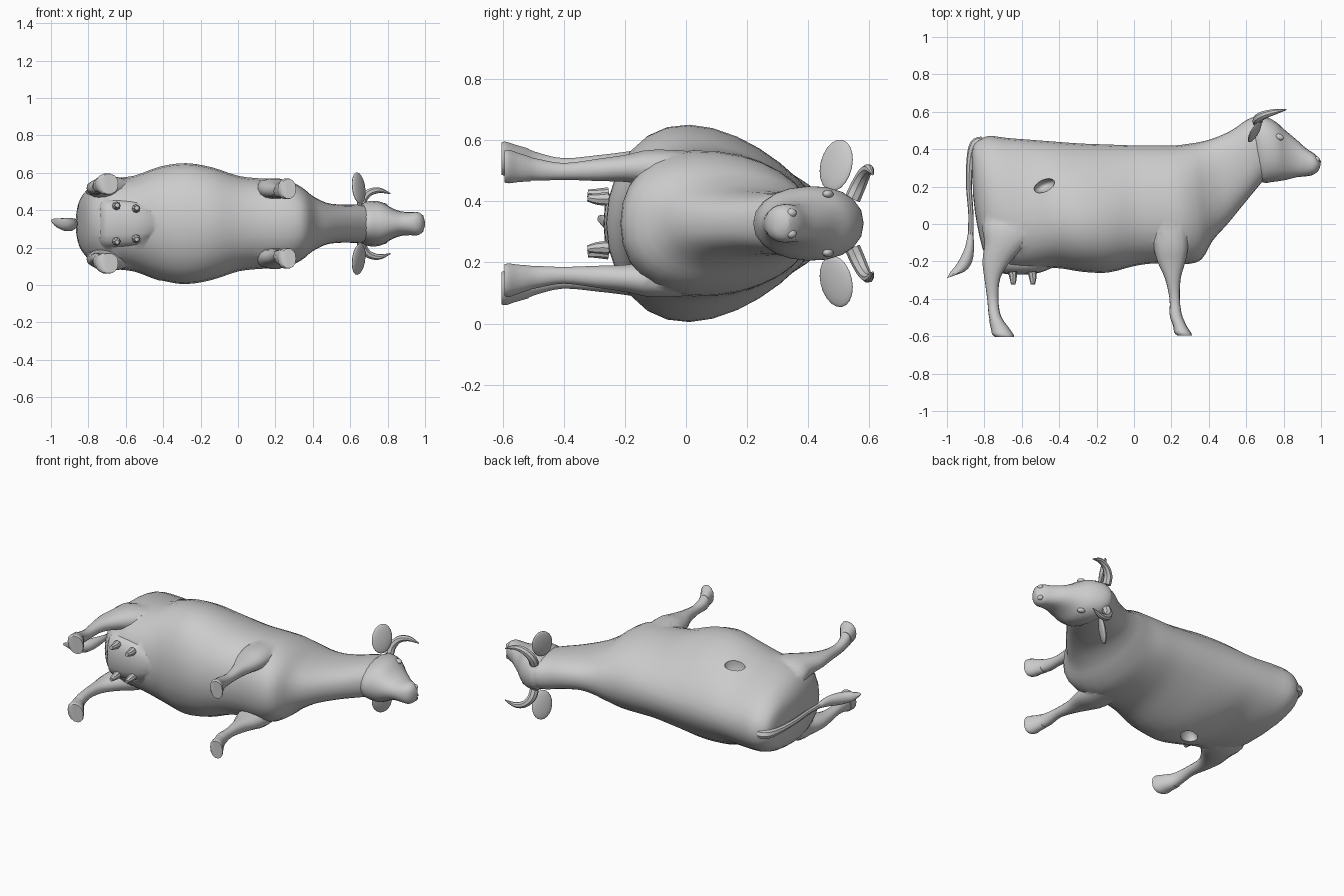
import bpy, bmesh, math

if "Cube" in bpy.data.objects:
    bpy.data.objects.remove(bpy.data.objects["Cube"])

MID = 0.328  # height of the animal's plane of symmetry (it lies on its side)

grey = bpy.data.materials.new("plain grey")
grey.diffuse_color = (0.6, 0.6, 0.6, 1)
grey.use_nodes = True
grey.node_tree.nodes["Principled BSDF"].inputs["Base Color"].default_value = grey.diffuse_color


def activate(ob):
    bpy.ops.object.select_all(action='DESELECT')
    ob.select_set(True)
    bpy.context.view_layer.objects.active = ob


def finish(ob, angle=40):
    activate(ob)
    if not ob.data.materials:
        ob.data.materials.append(grey)
    bpy.ops.object.shade_smooth_by_angle(angle=math.radians(angle))
    return ob


def smooth_rows(rows, steps):
    """Catmull-Rom interpolation through rows of numbers."""
    out = []
    for i in range(len(rows) - 1):
        a, b, c, d = (rows[max(i - 1, 0)], rows[i], rows[i + 1],
                      rows[min(i + 2, len(rows) - 1)])
        for s in range(steps):
            t = s / steps
            out.append([0.5 * (2 * q + (r - p) * t + (2 * p - 5 * q + 4 * r - v) * t * t
                               + (3 * q - p - 3 * r + v) * t ** 3)
                        for p, q, r, v in zip(a, b, c, d)])
    return out + [list(rows[-1])]


def loft(name, rows, sides=16, steps=2, mirror=1):
    """Rows: end point x, y; opposite end x, y; half width; offset; squareness; pear."""
    bm = bmesh.new()
    rings = []
    for xa, ya, xb, yb, w, off, power, pear in smooth_rows(rows, steps):
        ring = []
        for k in range(sides):
            t = 2 * math.pi * k / sides
            c, s = math.cos(t), math.sin(t)
            c = math.copysign(abs(c) ** power, c)
            s = math.copysign(abs(s) ** power, s) * (1 - pear * c)
            ring.append(bm.verts.new(((xa + xb) / 2 + (xa - xb) / 2 * c,
                                      (ya + yb) / 2 + (ya - yb) / 2 * c,
                                      MID + mirror * (off + w * s))))
        rings.append(ring)
    for r, q in zip(rings, rings[1:]):
        for k in range(sides):
            j = (k + 1) % sides
            bm.faces.new((r[k], r[j], q[j], q[k]))
    bm.faces.new(rings[0])
    bm.faces.new(rings[-1])
    bmesh.ops.recalc_face_normals(bm, faces=bm.faces)
    me = bpy.data.meshes.new(name)
    bm.to_mesh(me)
    bm.free()
    ob = bpy.data.objects.new(name, me)
    bpy.context.collection.objects.link(ob)
    return finish(ob)


def blob(name, loc, scale, rot=(0, 0, 0), seg=16):
    bpy.ops.mesh.primitive_uv_sphere_add(segments=seg, ring_count=seg // 2 + 2,
                                         location=loc, rotation=rot)
    ob = bpy.context.object
    ob.name = name
    ob.scale = scale
    return finish(ob)


def tube(name, pts):
    """Tapered tube through points of x, y, z, radius."""
    cu = bpy.data.curves.new(name, 'CURVE')
    cu.dimensions = '3D'
    cu.bevel_depth = 1.0
    cu.bevel_resolution = 2
    cu.use_fill_caps = True
    rows = smooth_rows(pts, 4)
    sp = cu.splines.new('POLY')
    sp.points.add(len(rows) - 1)
    for p, (x, y, z, r) in zip(sp.points, rows):
        p.co = (x, y, z, 1)
        p.radius = r
    ob = bpy.data.objects.new(name, cu)
    bpy.context.collection.objects.link(ob)
    activate(ob)
    bpy.ops.object.convert(target='MESH')
    return finish(bpy.context.object)


def combine(target, other, operation):
    """Merge or cut with another solid, which is then removed."""
    mod = target.modifiers.new("combine", 'BOOLEAN')
    mod.operation = operation
    mod.solver = 'EXACT'
    mod.object = other
    activate(target)
    bpy.ops.object.modifier_apply(modifier=mod.name)
    bpy.data.objects.remove(other)


# Trunk from rump to brisket, then neck (last columns: squareness, pear)
trunk = [
    (-.868, .38, -.86, .15, .05, .9, 0), (-.85, .435, -.84, 0, .13, .88, .05),
    (-.78, .47, -.79, -.18, .20, .9, .1), (-.68, .46, -.70, -.24, .235, .92, .15),
    (-.55, .45, -.56, -.25, .25, .95, .2), (-.42, .44, -.42, -.235, .295, 1, .26),
    (-.28, .43, -.28, -.255, .312, 1, .28), (-.14, .425, -.14, -.26, .292, 1, .26),
    (0, .42, 0, -.225, .25, .95, .2), (.12, .42, .12, -.21, .238, .93, .16),
    (.22, .42, .27, -.215, .232, .92, .14), (.30, .43, .36, -.19, .195, .9, .12),
    (.36, .44, .42, -.09, .148, .88, .1), (.43, .46, .50, 0, .112, .85, .05),
    (.52, .50, .59, .11, .102, .85, 0), (.60, .555, .66, .195, .103, .85, 0),
    (.65, .575, .69, .23, .10, .85, 0),
]
body = loft("body", [r[:5] + (0,) + r[5:] for r in trunk], 28, 3)

# Head from poll to muzzle
skull = [
    (.615, .55, .66, .235, .08), (.65, .58, .70, .22, .112), (.70, .575, .74, .225, .122),
    (.76, .545, .78, .23, .114), (.81, .50, .83, .24, .085),
    (.87, .45, .87, .25, .066), (.92, .405, .92, .255, .062),
    (.965, .375, .955, .262, .062), (.99, .35, .982, .28, .045), (1.0, .335, .995, .305, .015),
]
merged = [loft("head", [r + (0, .9, -.05) for r in skull], 20, 3)]

# Legs: back x, front x, height along the leg, half width, sideways offset
hind = [(-.76, -.58, .12, .05, .12), (-.81, -.53, 0, .075, .165), (-.80, -.57, -.1, .065, .185),
        (-.81, -.66, -.2, .045, .19), (-.80, -.715, -.29, .034, .19),
        (-.785, -.725, -.4, .029, .185), (-.778, -.715, -.48, .036, .195), (-.77, -.695, -.52, .041, .205)]
fore = [(.10, .22, .2, .03, .13), (.07, .28, .08, .055, .172), (.10, .29, -.1, .06, .183),
        (.125, .275, -.2, .045, .18), (.165, .25, -.29, .037, .175),
        (.19, .245, -.4, .028, .17), (.19, .255, -.48, .036, .175), (.20, .27, -.52, .04, .18)]
hind_hoof = [(-.775, -.70, -.515, .042, .204), (-.765, -.665, -.56, .05, .209),
             (-.758, -.645, -.59, .057, .212), (-.74, -.64, -.605, .054, .212)]
fore_hoof = [(.197, .265, -.51, .041, .178), (.21, .285, -.55, .049, .183),
             (.215, .305, -.58, .056, .186), (.23, .31, -.595, .053, .186)]


def leg_part(name, rows, s):
    return loft(name, [(a, y, b, y, w, o, .9, 0) for a, b, y, w, o in rows], 14, 3, s)


for s, side in ((1, "right"), (-1, "left")):
    merged += [leg_part(f"{side}_hind_leg", hind, s), leg_part(f"{side}_front_leg", fore, s)]
    leg_part(f"{side}_hind_hoof", hind_hoof, s)
    leg_part(f"{side}_front_hoof", fore_hoof, s)
    # Ear, horn, eye and nostril rim
    blob(f"{side}_ear", (.645, .492, MID + s * .19), (.016, .062, .086),
         (math.radians(-8 * s), math.radians(-10 * s), math.radians(-32)))
    tube(f"{side}_horn", [(x, y, MID + s * z, r) for x, y, z, r in (
        (.66, .545, .08, .026), (.665, .565, .125, .025), (.70, .585, .165, .021),
        (.755, .600, .178, .015), (.815, .612, .16, .003))])
    blob(f"{side}_eye", (.778, .465, MID + s * .096), (.024, .017, .014), (0, 0, -.4), 12)
    blob(f"{side}_nostril", (.978, .345, MID + s * .034), (.015, .018, .015), (0, 0, .3), 10)
    # Teats on this side
    for x, off in ((-.65, .095), (-.545, .08)):
        tube(f"{side}_teat", [(x, -.255, MID + s * off, .023),
                              (x + .004, -.29, MID + s * off, .019),
                              (x + .004, -.322, MID + s * (off + .004), .012)])

# Udder between the hind legs
udder = [(-.745, -.10, -.735, -.235, .11), (-.72, -.08, -.70, -.265, .13),
         (-.60, -.08, -.60, -.27, .13), (-.52, -.08, -.51, -.262, .115),
         (-.44, -.10, -.44, -.235, .07)]
merged.append(loft("udder", [r + (0, .75, 0) for r in udder], 18, 3))

# One continuous skin, with an opening hollowed into each flank
for part in merged:
    combine(body, part, 'UNION')
for x, y, z, size in ((-.48, .205, .25, (.06, .033, .08)), (-.36, .05, -.30, (.07, .045, .06))):
    combine(body, blob("flank_cutter", (x, y, MID + z), size, (0, 0, math.radians(25))),
            'DIFFERENCE')
finish(body)

# Tail with a flattened tuft
tube("tail", [(-.81, .44, MID, .028), (-.85, .425, MID, .028), (-.875, .35, MID, .02),
              (-.882, .2, MID, .016), (-.872, .05, MID, .014), (-.874, -.08, MID, .016)])
tuft = [(-.888, -.05, -.86, -.05, .014, 0), (-.905, -.13, -.855, -.12, .028, 0),
        (-.945, -.21, -.865, -.20, .036, -.005), (-.98, -.255, -.90, -.25, .03, 0),
        (-1.0, -.29, -.96, -.275, .012, .015)]
loft("tail_tuft", [r + (1, 0) for r in tuft], 10, 3)
